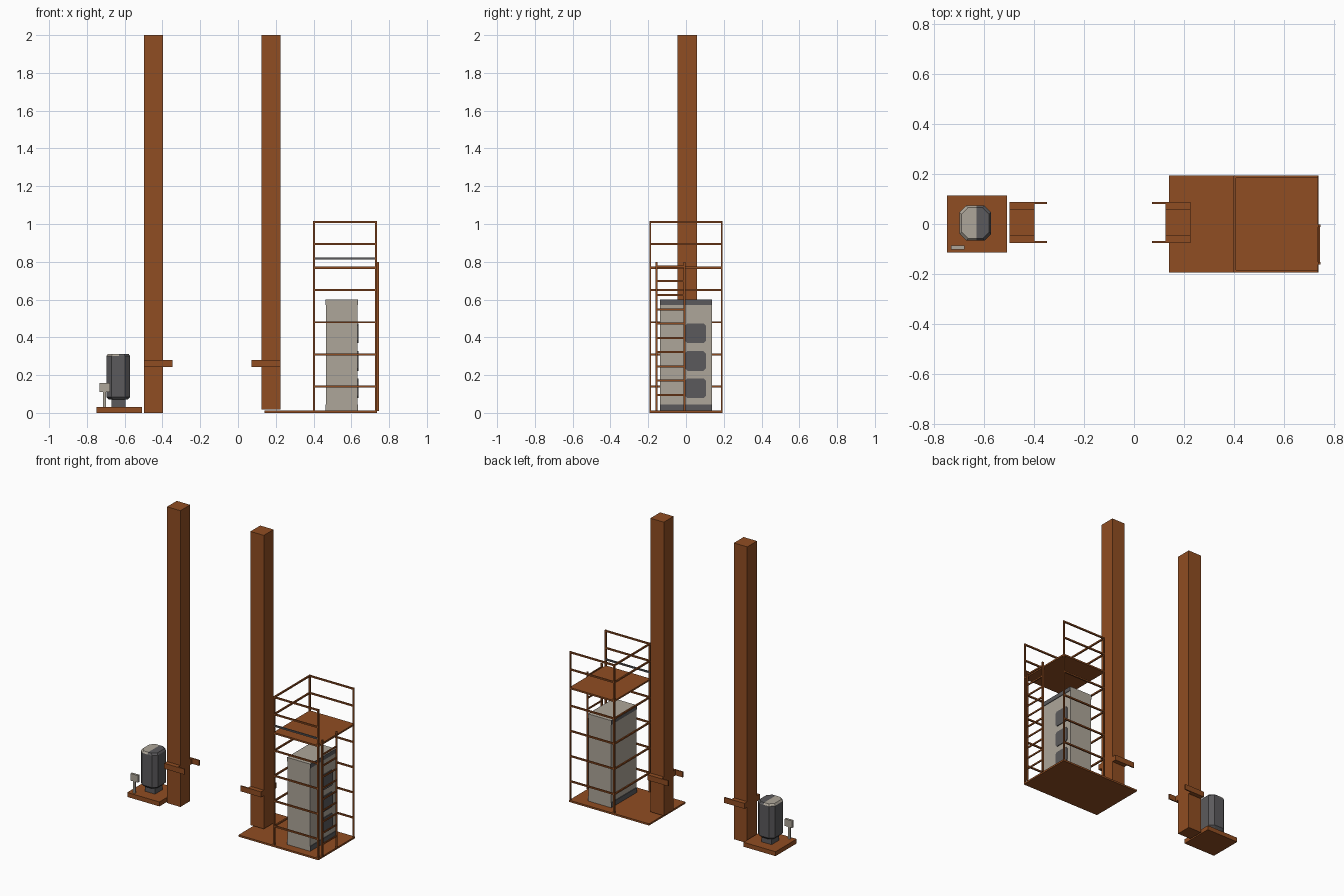
import bpy, bmesh
from mathutils import Matrix

if "Cube" in bpy.data.objects:
    bpy.data.objects.remove(bpy.data.objects["Cube"])


def material(name, rgb):
    m = bpy.data.materials.new(name)
    m.diffuse_color = (*rgb, 1)
    m.use_nodes = True
    m.node_tree.nodes["Principled BSDF"].inputs["Base Color"].default_value = m.diffuse_color
    return m


RUST = material("rust_brown", (0.28, 0.075, 0.016))
LIGHT = material("light_grey", (0.42, 0.38, 0.32))
DARK = material("dark_grey", (0.105, 0.102, 0.107))


def finish(name, bm, *mats):
    bmesh.ops.recalc_face_normals(bm, faces=bm.faces)
    me = bpy.data.meshes.new(name)
    bm.to_mesh(me)
    bm.free()
    for m in mats:
        me.materials.append(m)
    ob = bpy.data.objects.new(name, me)
    bpy.context.collection.objects.link(ob)
    return ob


def add_box(bm, x0, x1, y0, y1, z0, z1):
    mat = Matrix.Translation(((x0 + x1) / 2, (y0 + y1) / 2, (z0 + z1) / 2)) \
        @ Matrix.Diagonal((x1 - x0, y1 - y0, z1 - z0, 1))
    bmesh.ops.create_cube(bm, size=1, matrix=mat)


def boxes(name, mat, *dims):
    bm = bmesh.new()
    for d in dims:
        add_box(bm, *d)
    return finish(name, bm, mat)


def octagon(x0, x1, y0, y1, c):
    return [(x0 + c, y0), (x1 - c, y0), (x1, y0 + c), (x1, y1 - c),
            (x1 - c, y1), (x0 + c, y1), (x0, y1 - c), (x0, y0 + c)]


# Tall gate posts, each with a clamp and two inward-pointing arms
YC = 0.006
for side, x0, z0, arm in (("left", -0.498, 0.0, (-0.398, -0.347)),
                          ("right", 0.125, 0.018, (0.072, 0.125))):
    x1 = x0 + 0.1
    boxes(side + "_post", RUST, (x0, x1, YC - 0.052, YC + 0.052, z0, 2.0))
    parts = []
    for s in (-1, 1):
        a, b = sorted((YC + s * 0.052, YC + s * 0.082))
        parts.append((x0, x1, a, b, 0.243, 0.28))
        a, b = sorted((YC + s * 0.074, YC + s * 0.082))
        parts.append((arm[0], arm[1], a, b, 0.243, 0.28))
    boxes(side + "_bracket", RUST, *parts)

# Base plate and raised deck
boxes("base_plate", RUST, (0.14, 0.737, -0.194, 0.194, 0, 0.012))
boxes("upper_deck", RUST, (0.4, 0.735, -0.194, 0.194, 0.763, 0.774))

# Scaffold uprights
T = 0.01
XA, XB, Y = 0.398, 0.726, 0.194
boxes("scaffold_uprights", RUST,
      *[(x, x + T, y, y + T, 0.01, 1.016) for x in (XA, XB) for y in (-Y, Y - T)])

# Rails on three sides, the ladder side stays open
levels = (0.14, 0.31, 0.48, 0.65, 0.895, 1.01)
rails = []
for z in levels:
    a, b = z - 0.005, z + 0.005
    rails += [(XA, XB + T, -Y, -Y + T, a, b), (XA, XB + T, Y - T, Y, a, b),
              (XA, XA + T, -Y, Y, a, b)]
boxes("scaffold_rails", RUST, *rails)
boxes("steel_rail", DARK, (XA, XB + T, -Y, -Y + T, 0.813, 0.823))

# Ladder
ladder = [(0.735, 0.746, y, y + 0.01, 0.01, 0.8) for y in (-0.162, -0.012)]
ladder += [(0.737, 0.744, -0.155, -0.008, z - 0.005, z + 0.005)
           for z in [0.095 + 0.0755 * i for i in range(10)]]
boxes("ladder", RUST, *ladder)

# Control cabinet with dark end bands and vent panels
boxes("cabinet", LIGHT, (0.466, 0.632, -0.137, 0.137, 0.012, 0.6))
bands = [(x, x + 0.004, -0.137, 0.137, a, b)
         for x in (0.462, 0.632) for a, b in ((0.012, 0.045), (0.572, 0.6))]
boxes("cabinet_bands", DARK, *bands)
bm = bmesh.new()
for zc in (0.13, 0.275, 0.422):
    pts = octagon(-0.005, 0.105, zc - 0.052, zc + 0.052, 0.012)
    rings = [[bm.verts.new((x, y, z)) for y, z in pts] for x in (0.631, 0.637)]
    bm.faces.new(rings[0])
    bm.faces.new(rings[1])
    for i in range(8):
        j = (i + 1) % 8
        bm.faces.new((rings[0][i], rings[0][j], rings[1][j], rings[1][i]))
finish("cabinet_vents", bm, DARK)

# Motor plinth and neck
boxes("motor_plinth", RUST, (-0.748, -0.508, -0.113, 0.113, 0, 0.03))
boxes("motor_neck", DARK, (-0.67, -0.595, -0.036, 0.044, 0.03, 0.08))

# Eight-sided motor housing with tapered ends
bm = bmesh.new()
rings = []
for z, g in ((0.07, 0.014), (0.085, 0), (0.3, 0), (0.312, 0.008)):
    rings.append([bm.verts.new((x, y, z)) for x, y in
                  octagon(-0.697 + g, -0.571 - g, -0.066 + g, 0.073 - g, 0.026)])
bm.faces.new(rings[0])
bm.faces.new(rings[-1])
for lo, hi in zip(rings, rings[1:]):
    for i in range(8):
        j = (i + 1) % 8
        bm.faces.new((lo[i], lo[j], hi[j], hi[i]))
# split lengthways so the left half of the lid can be light
bmesh.ops.bisect_plane(bm, geom=bm.verts[:] + bm.edges[:] + bm.faces[:],
                       plane_co=(-0.63, 0, 0), plane_no=(1, 0, 0))
for f in bm.faces:
    c = f.calc_center_median()
    f.material_index = 1 if c.z > 0.303 and c.x < -0.63 else 0
finish("motor_housing", bm, DARK, LIGHT)

# Small switch box on a stand
boxes("switch_box", LIGHT, (-0.732, -0.678, -0.101, -0.085, 0.11, 0.158))
boxes("switch_stand", LIGHT, (-0.715, -0.7, -0.097, -0.087, 0.03, 0.11))
